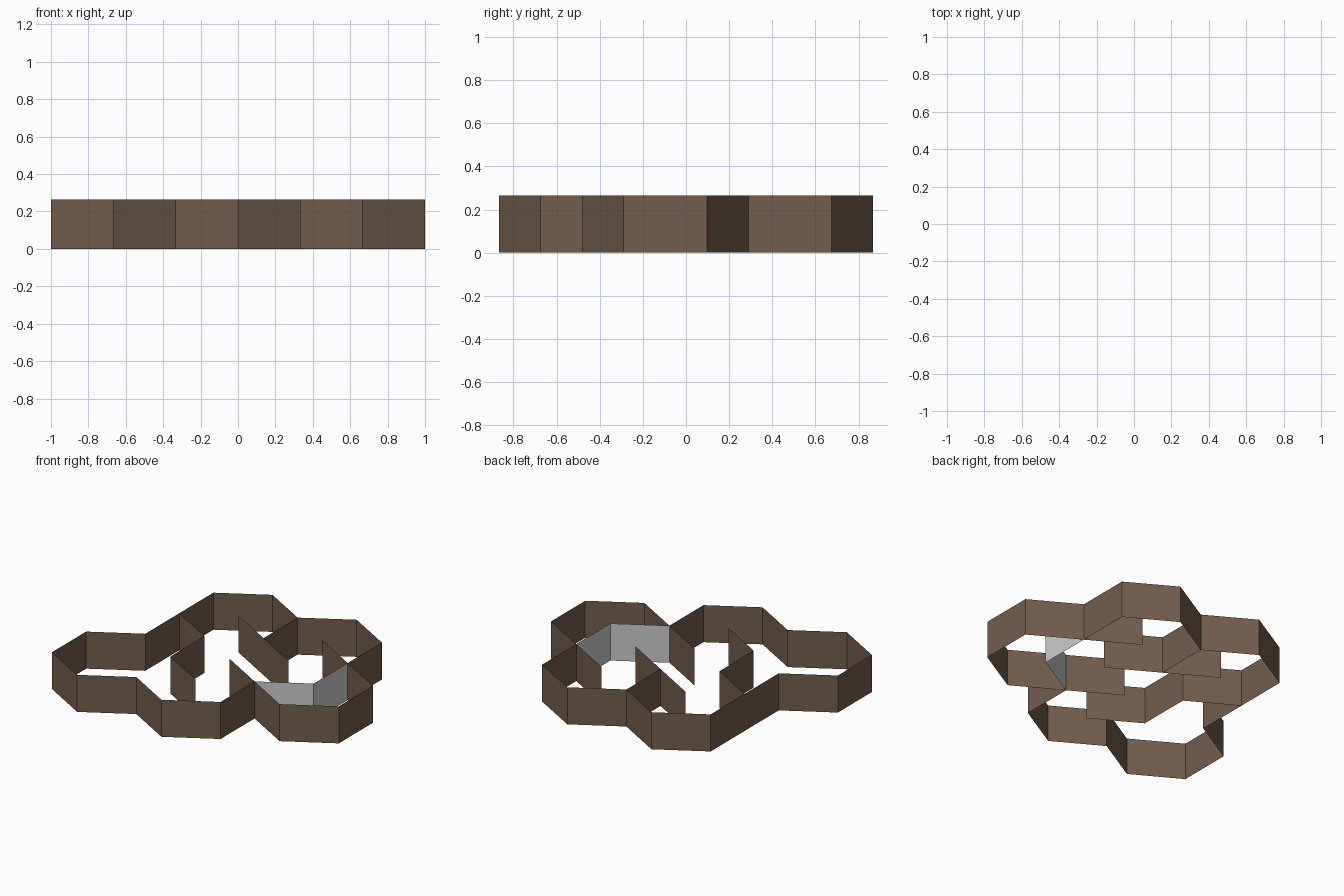
import bpy

if "Cube" in bpy.data.objects:
    bpy.data.objects.remove(bpy.data.objects["Cube"])

# Hexagonal grid: corner (i, j) sits at x = i * DX, y = j * DY
DX = 1 / 3
DY = DX / 3 ** 0.5 / 2
HEIGHT = 0.265

brown = bpy.data.materials.new("brown_wall")
brown.diffuse_color = (0.17, 0.11, 0.075, 1)
brown.use_nodes = True
brown.node_tree.nodes["Principled BSDF"].inputs["Base Color"].default_value = brown.diffuse_color


def wall(name, path, mat=None):
    """Extrude a run of grid corners upward into a paper-thin wall."""
    n = len(path)
    verts = [(i * DX, j * DY, z) for z in (0, HEIGHT) for i, j in path]
    faces = [(k, k + 1, n + k + 1, n + k) for k in range(n - 1)]
    mesh = bpy.data.meshes.new(name)
    mesh.from_pydata(verts, [], faces)
    if mat:
        mesh.materials.append(mat)
    obj = bpy.data.objects.new(name, mesh)
    bpy.context.collection.objects.link(obj)
    return obj


# Closed outer boundary of the maze
wall("outer_wall", [
    (-2, -1), (-2, 3), (-2, 7), (-1, 9), (0, 7), (1, 9), (2, 7), (2, 3),
    (3, 1), (3, -3), (2, -5), (1, -3), (1, -7), (0, -9), (-1, -7),
    (-2, -9), (-3, -7), (-3, -3), (-2, -1)], brown)

# Inner partitions
wall("back_divider", [(0, 7), (0, 3)], brown)
wall("middle_partition", [(-1, 5), (0, 3), (1, 1)], brown)
wall("right_partition", [(1, 5), (2, 3)], brown)
wall("front_partition", [(0, -1), (1, -3)], brown)
wall("left_partition", [(-2, 3), (-1, 1), (-1, -3), (0, -5)], brown)

# Grey panels closing off the right-hand cell
wall("grey_panels", [(1, -3), (2, -1), (2, 3)])
